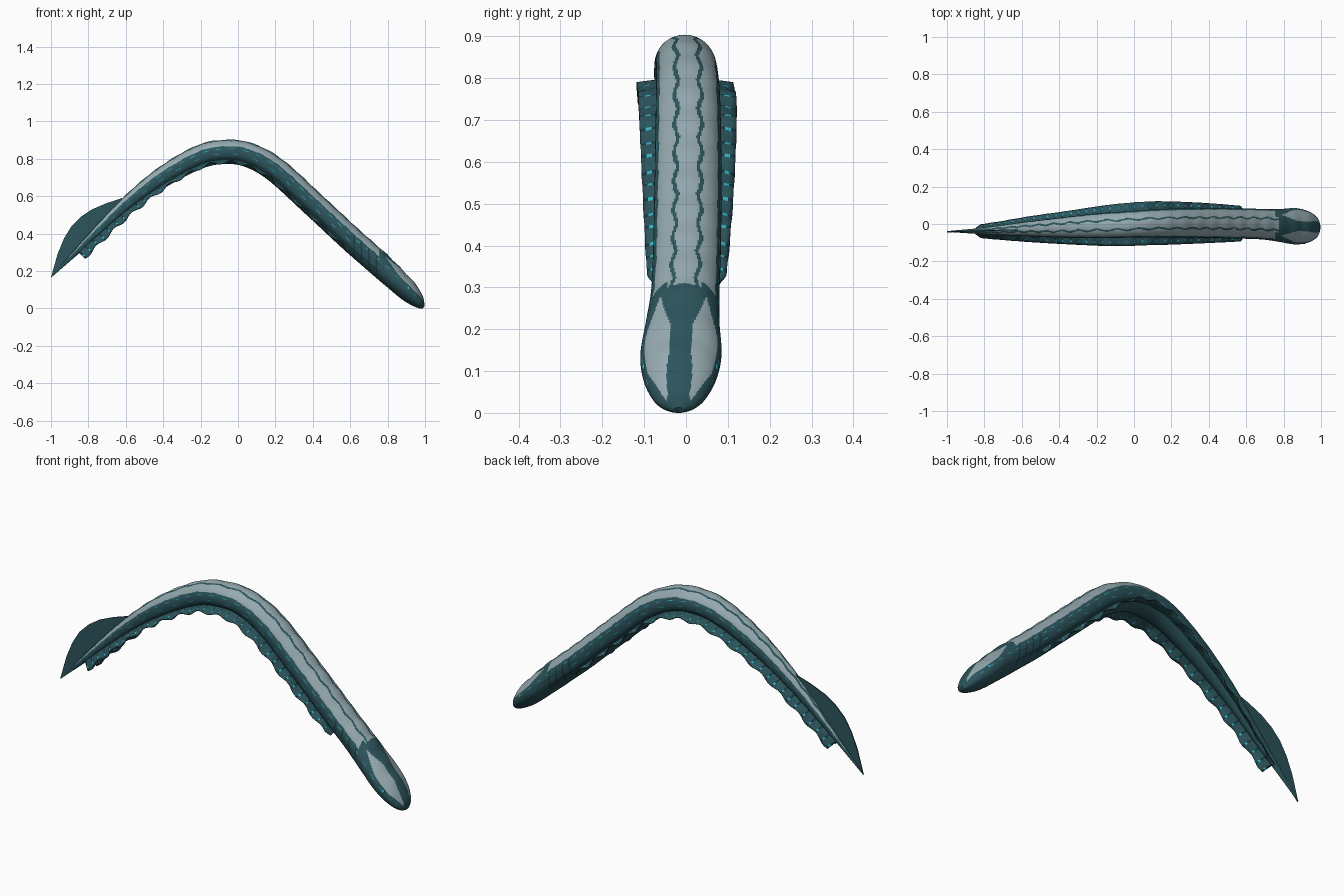
import bpy, bmesh, math
from mathutils import Vector

if "Cube" in bpy.data.objects:
    bpy.data.objects.remove(bpy.data.objects["Cube"])


def material(name, rgb):
    m = bpy.data.materials.new(name)
    m.diffuse_color = (*rgb, 1)
    m.use_nodes = True
    m.node_tree.nodes["Principled BSDF"].inputs["Base Color"].default_value = m.diffuse_color
    return m


TEAL, PALE, DARK, CYAN = range(4)
MATS = [material("deep_teal", (0.025, 0.090, 0.107)),
        material("pale_grey_blue", (0.30, 0.40, 0.43)),
        material("dark_teal", (0.010, 0.040, 0.050)),
        material("bright_cyan", (0.03, 0.45, 0.54))]

# Stations from tail to snout: x, y, z, half width, half height, side fin reach
STATIONS = [
    (-1.0, -.040, .167, .002, .002, .02), (-.8, -.037, .365, .018, .022, .042),
    (-.6, -.028, .552, .036, .040, .067), (-.4, -.020, .704, .053, .055, .087),
    (-.2, -.010, .812, .066, .063, .106), (-.06, -.004, .837, .070, .065, .114),
    (.06, .002, .819, .073, .066, .116), (.2, .005, .741, .077, .067, .116),
    (.4, .005, .560, .080, .067, .108), (.6, .002, .374, .081, .067, .095),
    (.7, -.002, .286, .082, .067, .085), (.78, -.008, .215, .088, .066, .085),
    (.86, -.012, .143, .097, .062, .08), (.92, -.015, .088, .087, .054, .08),
    (.96, -.017, .046, .066, .037, .07), (.98, -.018, .024, .044, .022, .05),
    (.993, -.018, .013, .013, .008, .02)]


def sample(t):
    """Smooth interpolation through the stations."""
    n = len(STATIONS)
    i = min(int(t), n - 2)
    f = t - i
    p = [STATIONS[max(0, min(n - 1, i + k))] for k in (-1, 0, 1, 2)]
    return [.5 * (2 * b + (c - a) * f + (2 * a - 5 * b + 4 * c - d) * f ** 2
                  + (3 * b - a - 3 * c + d) * f ** 3) for a, b, c, d in zip(*p)]


RINGS, SEGS = 460, 136
spine = []
arc = 0.0
for r in range(RINGS):
    s = sample((len(STATIONS) - 1) * r / (RINGS - 1))
    c = Vector(s[:3])
    if spine:
        arc += (c - spine[-1]["c"]).length
    spine.append(dict(c=c, w=max(s[3], .001), h=max(s[4], .001), fin=s[5], arc=arc))
for r, p in enumerate(spine):
    d = spine[min(r + 8, RINGS - 1)]["c"] - spine[max(r - 8, 0)]["c"]
    p["up"] = Vector((-d.z, 0, d.x)).normalized()


def add_object(name, bm, angle=40):
    bmesh.ops.recalc_face_normals(bm, faces=bm.faces)
    me = bpy.data.meshes.new(name)
    bm.to_mesh(me)
    bm.free()
    for m in MATS:
        me.materials.append(m)
    ob = bpy.data.objects.new(name, me)
    bpy.context.collection.objects.link(ob)
    bpy.ops.object.select_all(action='DESELECT')
    ob.select_set(True)
    bpy.context.view_layer.objects.active = ob
    bpy.ops.object.shade_smooth_by_angle(angle=math.radians(angle))
    return ob


def body_colour(x, ang, p):
    """Skin pattern; ang is degrees away from the back's midline."""
    a, lat = p["arc"], p["w"] * math.sin(math.radians(min(ang, 90)))
    tri = abs((a / .1) % 1 - .5) * 4 - 1
    # head patches with tapered ends
    if .785 < x < .992 and ang < 90:
        u = (x - .785) / .207
        inner = 40 - 25 * min(1, u / .45) + 12 * max(0, (u - .7) / .3)
        outer = 40 + 24 * min(1, u / .35) - 22 * max(0, (u - .75) / .25)
        if inner < ang < outer:
            return PALE
    # gill slits
    if 68 < ang < 140 and any(abs(x - g) < .0035 for g in (.62, .66, .70, .74)):
        return DARK
    if 90 < ang < 93 and .58 < x < .78:
        return DARK
    # dashed lines along the flanks
    if 73 < ang < 76 and x < .95 and (a / .07) % 1 < .4:
        return CYAN
    if 97 < ang < 100 and x < .6 and (a / .11) % 1 < .3:
        return CYAN
    if 116 < ang < 121 and -.8 < x < .75:
        return DARK
    # pale back with two zigzag stripes
    if x < .775 - (.02 if ang > 28 else 0) and ang < 63 + 2 * tri:
        mid = .37 * p["w"] + .0055 * tri * min(1, p["w"] / .06)
        return TEAL if abs(lat - mid) < .0048 else PALE
    return TEAL


# Body: elliptical rings swept along the arched spine
bm = bmesh.new()
rings = []
for p in spine:
    bump = .0015 * math.cos(p["arc"] / .1 * 2 * math.pi) * min(1, p["h"] / .06)
    ring = []
    for k in range(SEGS):
        t = 2 * math.pi * k / SEGS
        cz = math.cos(t)
        h = p["h"] + bump * max(0, cz)
        ring.append(bm.verts.new(p["c"] + Vector((0, p["w"] * math.sin(t), 0)) + p["up"] * h * cz))
    rings.append(ring)
for r in range(RINGS - 1):
    for k in range(SEGS):
        j = (k + 1) % SEGS
        f = bm.faces.new((rings[r][k], rings[r][j], rings[r + 1][j], rings[r + 1][k]))
        ang = (k + .5) * 360 / SEGS
        f.material_index = body_colour(f.calc_center_median().x, min(ang, 360 - ang), spine[r])
bm.faces.new(rings[0])
bm.faces.new(rings[-1])
low = min(v.co.z for v in bm.verts)
for v in bm.verts:  # settle the chin on the ground
    if v.co.x > .8:
        v.co.z -= low * min(1, (v.co.x - .8) / .1)
add_object("body", bm)

# Side fins: rippled ribbons with darker rays
for side, name in ((1, "left_side_fin"), (-1, "right_side_fin")):
    bm = bmesh.new()
    part = [p for p in spine if -.86 < p["c"].x < .63]
    rows = []
    for p in part:
        wave = math.sin(p["arc"] / .13 * 2 * math.pi)
        grow = min(1, .55 + (part[-1]["arc"] - p["arc"]) / .06)
        root_y, root_z = .6 * p["w"], -.62 * p["h"]
        tip_y = root_y + (p["fin"] - root_y) * grow
        tip_z = -.056 + .0075 * wave
        row = []
        for i in range(6):
            q = i / 5
            y = root_y + (tip_y - root_y) * q
            z = root_z + (tip_z - root_z) * q ** 1.3
            row.append(bm.verts.new(p["c"] + Vector((0, side * y, 0)) + p["up"] * z))
        rows.append(row)
    for r in range(len(rows) - 1):
        ray = int(part[r]["arc"] / .05) != int(part[r + 1]["arc"] / .05)
        for i in range(5):
            f = bm.faces.new((rows[r][i], rows[r][i + 1], rows[r + 1][i + 1], rows[r + 1][i]))
            f.material_index = (CYAN if i == 3 else DARK) if ray else TEAL
    ob = add_object(name, bm)
    mod = ob.modifiers.new("thickness", 'SOLIDIFY')
    mod.thickness = .004
    mod.offset = 0

# Tail fin: upright blade above the rear of the spine
OUTLINE = [(-1.0, .165), (-.965, .29), (-.93, .375), (-.89, .44), (-.84, .49),
           (-.78, .53), (-.70, .564), (-.62, .59), (-.62, .53), (-.80, .355)]
bm = bmesh.new()
sides = []
for s in (1, -1):
    sides.append([bm.verts.new((x, -.036 + (x + .8) * .03 + s * .003, z)) for x, z in OUTLINE])
    bm.faces.new(sides[-1])
for i in range(len(OUTLINE)):
    j = (i + 1) % len(OUTLINE)
    bm.faces.new((sides[0][i], sides[0][j], sides[1][j], sides[1][i]))
add_object("tail_fin", bm)

# Eyes: small flattened beads on the head
for side, name in ((1, "left_eye"), (-1, "right_eye")):
    bm = bmesh.new()
    bmesh.ops.create_uvsphere(bm, u_segments=16, v_segments=10, radius=.010)
    for v in bm.verts:
        v.co = Vector((.91, -.015 + side * .085, .108)) + Vector((v.co.x, v.co.y * .6, v.co.z))
    for f in bm.faces:
        f.material_index = CYAN
    add_object(name, bm)
